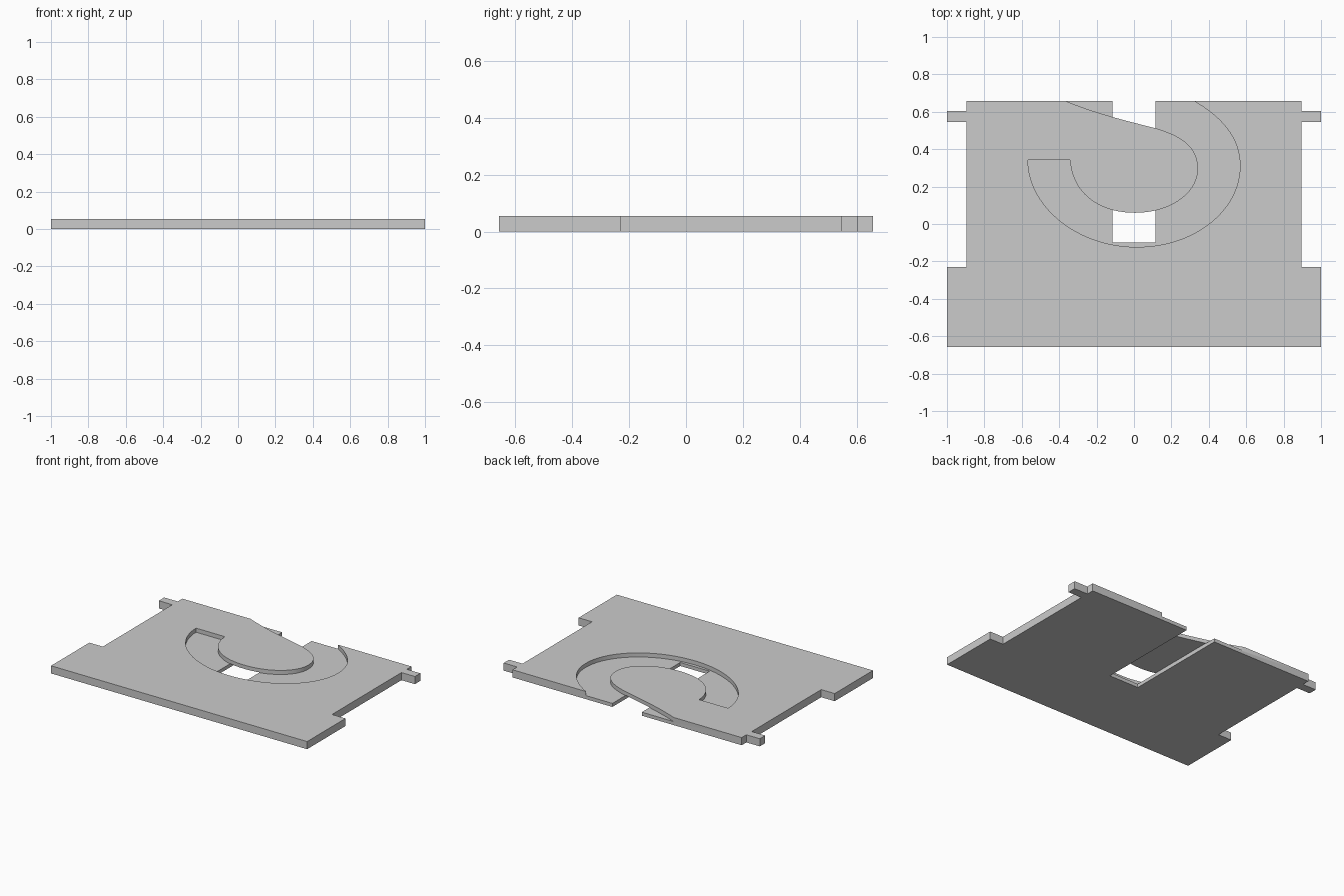
import bpy, bmesh, math
from mathutils import Vector
from mathutils.geometry import interpolate_bezier

if "Cube" in bpy.data.objects:
    bpy.data.objects.remove(bpy.data.objects["Cube"], do_unlink=True)

THICK = 0.054          # plate thickness
FLOOR = 0.025          # groove floor height
SLOT_TOP = 0.0275      # ceiling of the underside slot
BACK = 0.657           # half depth of the plate

grey = bpy.data.materials.new("grey")
grey.use_nodes = True
grey.diffuse_color = (0.6, 0.6, 0.6, 1)
grey.node_tree.nodes["Principled BSDF"].inputs["Base Color"].default_value = (0.6, 0.6, 0.6, 1)


def prism(name, outline, z0, z1):
    """Extrude a flat outline from z0 to z1."""
    bm = bmesh.new()
    face = bm.faces.new([bm.verts.new((x, y, z0)) for x, y in outline])
    top = bmesh.ops.extrude_face_region(bm, geom=[face])["geom"]
    bmesh.ops.translate(bm, vec=(0, 0, z1 - z0),
                        verts=[v for v in top if isinstance(v, bmesh.types.BMVert)])
    bmesh.ops.recalc_face_normals(bm, faces=bm.faces)
    mesh = bpy.data.meshes.new(name)
    bm.to_mesh(mesh)
    bm.free()
    mesh.materials.append(grey)
    obj = bpy.data.objects.new(name, mesh)
    bpy.context.collection.objects.link(obj)
    return obj


def bezier_path(knots, steps=20):
    """Smooth path through knots of (point, handle in, handle out) offsets."""
    path = []
    for (p, _, out), (q, inn, _) in zip(knots, knots[1:]):
        p, q = Vector(p), Vector(q)
        path += interpolate_bezier(p, p + Vector(out), q + Vector(inn), q, steps)[:-1]
    path.append(Vector(knots[-1][0]))
    return [(v.x, v.y) for v in path]


# Plate with wide front, narrowed sides and small rear tabs
half = [(1, -BACK), (1, -0.23), (0.895, -0.23), (0.895, 0.545),
        (1, 0.545), (1, 0.605), (0.895, 0.605), (0.895, BACK)]
plate = prism("grooved_plate", half + [(-x, y) for x, y in reversed(half)], 0, THICK)

# Spiral groove in the top, open at the back edge
none = (0, 0)
outer = bezier_path([
    ((0.32, BACK), none, (0.15, -0.085)),
    ((0.567, 0.31), (0, 0.15), (0, -0.24)),
    ((0.015, -0.123), (0.305, 0), (-0.315, 0)),
    ((-0.567, 0.342), (0, -0.25), none)], 28)
inner = bezier_path([
    ((-0.342, 0.342), none, (0.01, -0.17)),
    ((0.005, 0.06), (-0.2, 0), (0.19, 0)),
    ((0.342, 0.295), (0, -0.13), (0, 0.13)),
    ((0.112, 0.513), (0.12, -0.035), (-0.12, 0.03)),
    ((-0.364, BACK), (0.17, -0.07), none)])
groove = prism("groove_cutter", outer + inner + [(-0.41, 0.676), (-0.41, 0.72), (0.27, 0.72)],
               FLOOR, THICK + 0.05)

# Straight slot in the underside, open at the back edge
slot = prism("slot_cutter", [(-0.115, -0.1), (0.115, -0.1), (0.115, 0.8), (-0.115, 0.8)],
             -0.05, SLOT_TOP)

bpy.ops.object.select_all(action='DESELECT')
bpy.context.view_layer.objects.active = plate
plate.select_set(True)
for cutter in (groove, slot):
    cutter.hide_render = True
    mod = plate.modifiers.new(cutter.name, 'BOOLEAN')
    mod.operation = 'DIFFERENCE'
    mod.solver = 'EXACT'
    mod.object = cutter
    bpy.ops.object.modifier_apply(modifier=mod.name)
    bpy.data.objects.remove(cutter, do_unlink=True)

bpy.ops.object.shade_smooth_by_angle(angle=math.radians(30))
